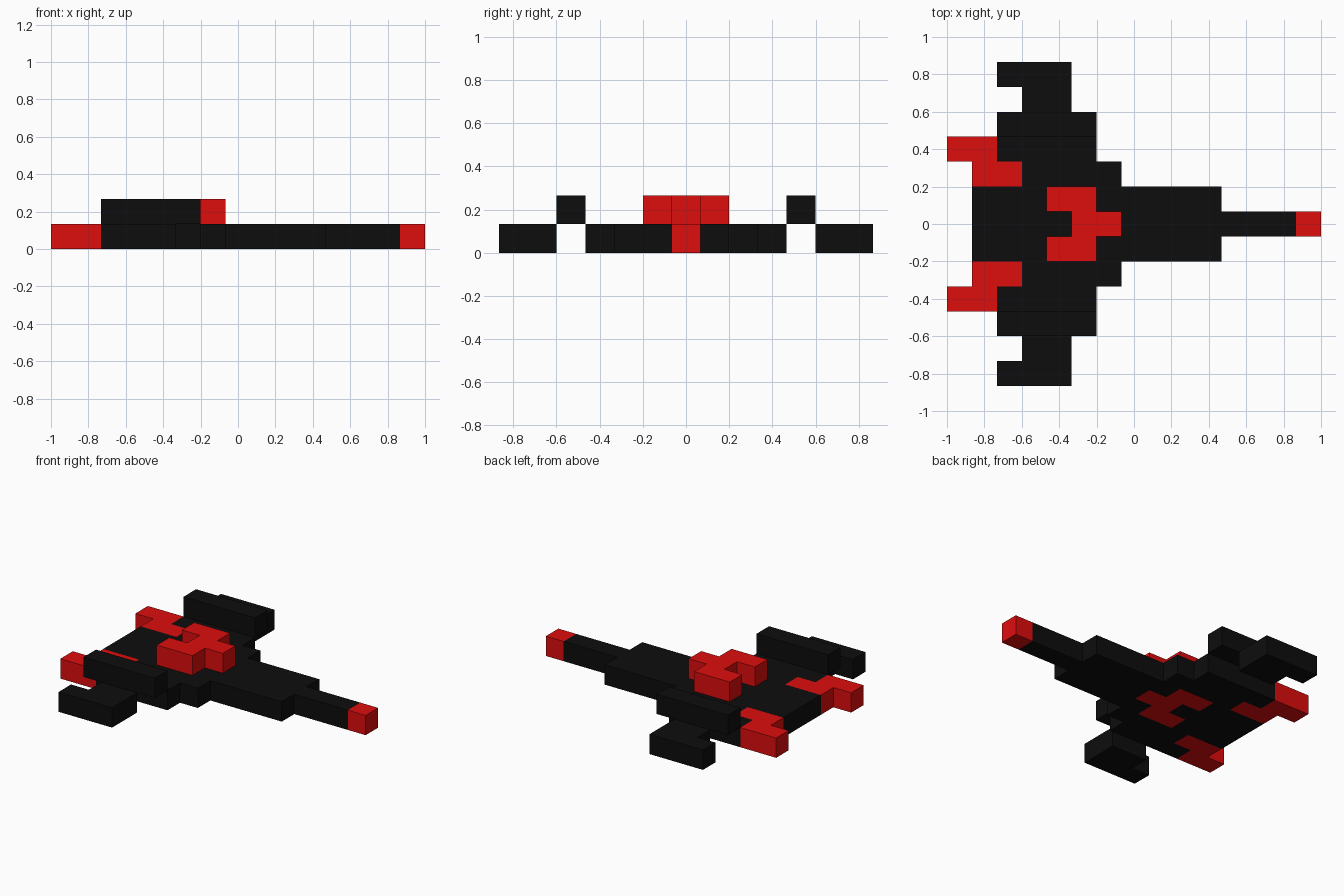
import bpy
import bmesh

if "Cube" in bpy.data.objects:
    bpy.data.objects.remove(bpy.data.objects["Cube"])

U = 2 / 15  # size of one block


def material(name, rgb):
    m = bpy.data.materials.new(name)
    m.diffuse_color = (*rgb, 1)
    m.use_nodes = True
    m.node_tree.nodes["Principled BSDF"].inputs["Base Color"].default_value = m.diffuse_color
    return m


BLACK = material("black", (0.004, 0.004, 0.004))
RED = material("red", (0.73, 0.004, 0.004))


def mirrored_slab(name, outline, z0, z1, mat):
    """Extrude a counter-clockwise half outline (in blocks) and mirror it across y = 0."""
    bm = bmesh.new()
    low, high = [[bm.verts.new((x * U - 1, y * U, z * U)) for x, y in outline]
                 for z in (z0, z1)]
    bm.faces.new(low[::-1])
    bm.faces.new(high)
    n = len(outline)
    for i in range(n):
        j = (i + 1) % n
        if outline[i][1] == 0 and outline[j][1] == 0:
            continue  # leave the centre seam open
        bm.faces.new((low[i], low[j], high[j], high[i]))
    mesh = bpy.data.meshes.new(name)
    bm.to_mesh(mesh)
    bm.free()
    mesh.materials.append(mat)
    ob = bpy.data.objects.new(name, mesh)
    bpy.context.collection.objects.link(ob)
    mod = ob.modifiers.new("Mirror", 'MIRROR')
    mod.use_axis = (False, True, False)
    return ob


# Hull with long nose, stepped wing roots and an opening for the cockpit
mirrored_slab("hull", [
    (1, 0), (5, 0), (5, .5), (4, .5), (4, 1.5), (6, 1.5), (6, .5), (7, .5), (7, 0),
    (14, 0), (14, .5), (11, .5), (11, 1.5), (7, 1.5), (7, 2.5), (6, 2.5), (6, 3.5),
    (2, 3.5), (2, 2.5), (3, 2.5), (3, 1.5), (1, 1.5)], 0, 1, BLACK)

# Red cockpit, two blocks high, running through the hull
mirrored_slab("cockpit", [
    (5, 0), (7, 0), (7, .5), (6, .5), (6, 1.5), (4, 1.5), (4, .5), (5, .5)], 0, 2, RED)

# Red nose tip
mirrored_slab("nose_tip", [(14, 0), (15, 0), (15, .5), (14, .5)], 0, 1, RED)

# Red engine exhausts at the rear
mirrored_slab("exhausts", [
    (1, 1.5), (3, 1.5), (3, 2.5), (2, 2.5), (2, 3.5), (0, 3.5), (0, 2.5), (1, 2.5)],
    0, 1, RED)

# Raised wing sections
mirrored_slab("raised_wings", [(2, 3.5), (6, 3.5), (6, 4.5), (2, 4.5)], 1, 2, BLACK)

# Lowered wing tips
mirrored_slab("wing_tips", [
    (3, 4.5), (5, 4.5), (5, 6.5), (2, 6.5), (2, 5.5), (3, 5.5)], 0, 1, BLACK)
